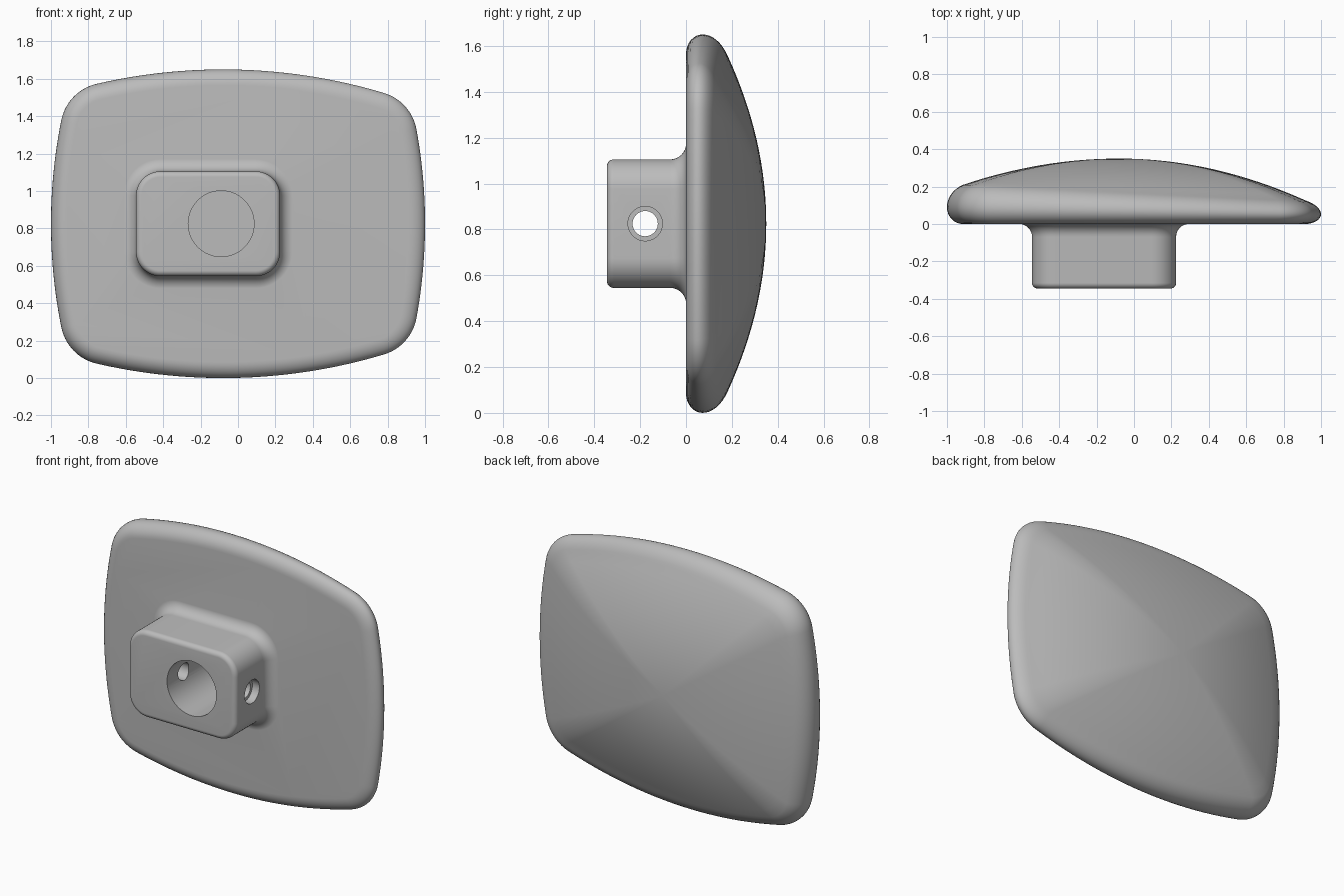
import bpy, bmesh, math
from mathutils import Vector, Matrix
from mathutils.geometry import intersect_sphere_sphere_2d

if "Cube" in bpy.data.objects:
    bpy.data.objects.remove(bpy.data.objects["Cube"], do_unlink=True)

grey = bpy.data.materials.new("plain_grey")
grey.use_nodes = True
grey.diffuse_color = (0.5, 0.5, 0.5, 1)
grey.node_tree.nodes["Principled BSDF"].inputs["Base Color"].default_value = grey.diffuse_color

CX, CZ = -0.08, 0.825          # dome peak
CORNER = 0.25                  # plate corner radius


def turn(a, b, t):
    """Unit normal swung from angle a to angle b the short way."""
    d = (b - a + math.pi) % (2 * math.pi) - math.pi
    return Vector((math.cos(a + d * t), math.sin(a + d * t)))


def angle(v):
    return math.atan2(v.y, v.x)


def loft(name, rings, tip=None):
    """Skin a stack of equal rings, closed by a flat cap and a cap or tip."""
    bm = bmesh.new()
    loops = [[bm.verts.new(p) for p in ring] for ring in rings]
    n = len(loops[0])
    for a, b in zip(loops, loops[1:]):
        for i in range(n):
            j = (i + 1) % n
            bm.faces.new((a[i], a[j], b[j], b[i]))
    bm.faces.new(loops[0])
    if tip:
        top = bm.verts.new(tip)
        for i in range(n):
            bm.faces.new((loops[-1][i], loops[-1][(i + 1) % n], top))
    else:
        bm.faces.new(loops[-1])
    bmesh.ops.recalc_face_normals(bm, faces=bm.faces)
    return make(name, bm)


def make(name, bm):
    mesh = bpy.data.meshes.new(name)
    bm.to_mesh(mesh)
    bm.free()
    obj = bpy.data.objects.new(name, mesh)
    bpy.context.collection.objects.link(obj)
    mesh.materials.append(grey)
    return obj


def cylinder(name, radius, start, end):
    start, end = Vector(start), Vector(end)
    axis = end - start
    spin = axis.to_track_quat("Z", "Y").to_matrix().to_4x4()
    bm = bmesh.new()
    bmesh.ops.create_cone(bm, cap_ends=True, segments=64, radius1=radius, radius2=radius,
                          depth=axis.length, matrix=Matrix.Translation((start + end) / 2) @ spin)
    return make(name, bm)


def combine(obj, other, operation):
    mod = obj.modifiers.new(operation.title(), "BOOLEAN")
    mod.operation, mod.object, mod.solver = operation, other, "EXACT"
    bpy.context.view_layer.objects.active = obj
    bpy.ops.object.modifier_apply(modifier=mod.name)
    bpy.data.objects.remove(other, do_unlink=True)


# Plate outline: four bowed sides joined by round corners
bow_x, bow_z = 2.8, 3.0
right, left = Vector((1 - bow_x, CZ)), Vector((-1 + bow_x, CZ))
top, bottom = Vector((CX, 2 * CZ - bow_z)), Vector((CX, bow_z))


def core_corner(side, cap, sx, sz):
    hits = intersect_sphere_sphere_2d(side, bow_x - CORNER, cap, bow_z - CORNER)
    return max((Vector(h) for h in hits), key=lambda p: p.x * sx + p.y * sz)


rt, lt = core_corner(right, top, 1, 1), core_corner(left, top, -1, 1)
rb, lb = core_corner(right, bottom, 1, -1), core_corner(left, bottom, -1, -1)
sides = [(right, rb, rt, bow_x), (top, rt, lt, bow_z),
         (left, lt, lb, bow_x), (bottom, lb, rb, bow_z)]
outline = []                   # core point and outward normal
for k, (c, p, q, radius) in enumerate(sides):
    a, b = angle(p - c), angle(q - c)
    for i in range(25):
        n = turn(a, b, i / 24)
        outline.append((c + n * (radius - CORNER), n))
    following = sides[(k + 1) % 4]
    nxt = angle(following[1] - following[0])
    outline += [(q, turn(b, nxt, i / 14)) for i in range(1, 14)]


def rim_height(x):
    return 0.168 - 0.045 * x


def plate_ring(inset, height, scale=1.0):
    ring = []
    for p, n in outline:
        q = p + n * (CORNER - inset)
        y = height(rim_height(q.x))
        ring.append((CX + (q.x - CX) * scale, y, CZ + (q.y - CZ) * scale))
    return ring


# Plate: flat front, rounded rim, domed back
RIM, PEAK, STEPS = 0.085, 0.35, 8
rings = []
for i in range(STEPS):
    a = math.pi / 2 * (1 - i / STEPS)
    rings.append(plate_ring(RIM * (1 - math.cos(a)), lambda h, a=a: 0.42 * h * (1 - math.sin(a))))
limit = math.radians(60)
for i in range(STEPS + 1):
    a = limit * i / STEPS
    rings.append(plate_ring(RIM * (1 - math.cos(a)) / (1 - math.cos(limit)),
                            lambda h, a=a: h * (0.42 + 0.58 * math.sin(a) / math.sin(limit))))
for i in range(1, 16):
    t = 1 - i / 16
    rings.append(plate_ring(RIM, lambda h, t=t: PEAK - (PEAK - h) * t * t, t))
body = loft("domed_plate_with_socket", rings, (CX, PEAK, CZ))

# Socket block: rounded box with a soft front edge and a fillet at its foot
MX, HX, HZ, R = -0.16, 0.385, 0.28, 0.13


def block_ring(grow, y):
    ring = []
    for k, (sx, sz) in enumerate([(1, 1), (-1, 1), (-1, -1), (1, -1)]):
        for i in range(13):
            a = math.pi / 2 * (k + i / 12)
            ring.append((MX + sx * (HX - R) + (R + grow) * math.cos(a), y,
                         CZ + sz * (HZ - R) + (R + grow) * math.sin(a)))
    return ring


edge, fillet, front = 0.03, 0.07, -0.345
quarter = [math.pi / 2 * i / 8 for i in range(9)]
rings = [block_ring(edge * (math.sin(a) - 1), front + edge * (1 - math.cos(a))) for a in quarter]
rings += [block_ring(fillet * (1 - math.cos(a)), fillet * (math.sin(a) - 1) + 0.0005) for a in quarter]
rings.append(block_ring(fillet, 0.04))
combine(body, loft("socket_block", rings), "UNION")

# Round bore, cross hole and its stepped mouth
combine(body, cylinder("bore_cutter", 0.176, (-0.09, -0.5, CZ), (-0.09, 0.1, CZ)), "DIFFERENCE")
combine(body, cylinder("cross_cutter", 0.055, (-0.8, -0.178, CZ), (0.5, -0.178, CZ)), "DIFFERENCE")
combine(body, cylinder("mouth_cutter", 0.075, (0.175, -0.178, CZ), (0.5, -0.178, CZ)), "DIFFERENCE")

bpy.ops.object.select_all(action="DESELECT")
body.select_set(True)
bpy.context.view_layer.objects.active = body
bpy.ops.object.shade_smooth_by_angle(angle=math.radians(30))
